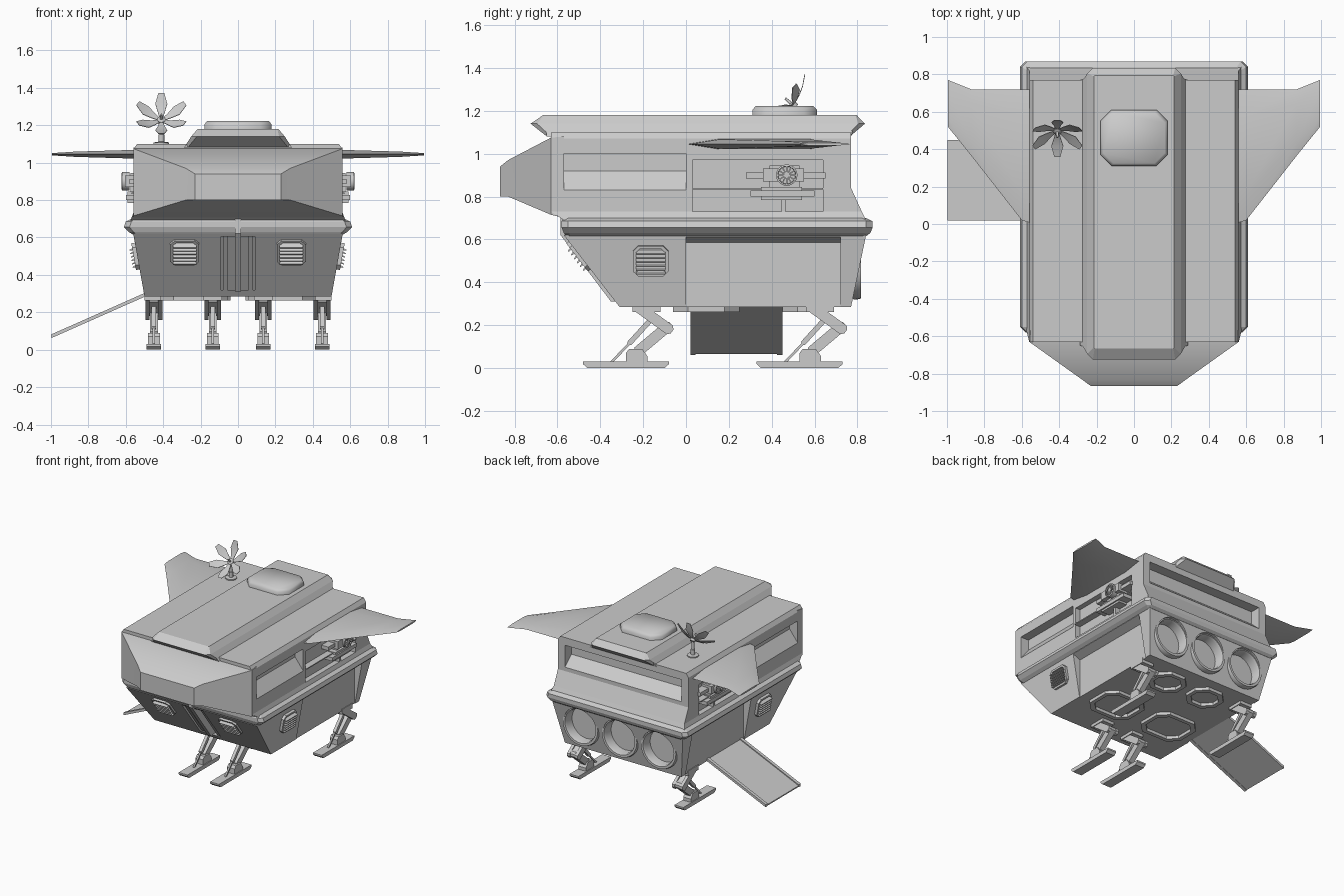
import bpy, bmesh
from math import pi, cos, sin, radians
from mathutils import Matrix, Vector as V

if "Cube" in bpy.data.objects:
    bpy.data.objects.remove(bpy.data.objects["Cube"])

FLIP = Matrix.Scale(-1, 4, V((1, 0, 0)))

def build(name, parts, M=None, mirror=False, smooth=0):
    """Each part is (loops, ring): loops of points skinned together, capped or closed into a ring."""
    M = M or Matrix()
    bm = bmesh.new()
    for T in ([M, FLIP @ M] if mirror else [M]):
        for loops, ring in parts:
            vs = [[bm.verts.new(T @ V(p)) for p in l] for l in loops]
            n = len(vs[0])
            for a, b in list(zip(vs, vs[1:])) + ([(vs[-1], vs[0])] if ring else []):
                for i in range(n):
                    j = (i + 1) % n
                    bm.faces.new((a[i], a[j], b[j], b[i]))
            if not ring:
                bm.faces.new(vs[0])
                bm.faces.new(vs[-1])
    bmesh.ops.recalc_face_normals(bm, faces=bm.faces)
    me = bpy.data.meshes.new(name)
    bm.to_mesh(me)
    bm.free()
    ob = bpy.data.objects.new(name, me)
    bpy.context.collection.objects.link(ob)
    if smooth:
        bpy.ops.object.select_all(action='DESELECT')
        ob.select_set(True)
        bpy.context.view_layer.objects.active = ob
        bpy.ops.object.shade_smooth_by_angle(angle=radians(smooth))
    return ob

def rect(hx, y0, y1, z, c=0, cx=0):
    """Level rectangle loop, corners chamfered by c."""
    if not c:
        return [(cx - hx, y0, z), (cx + hx, y0, z), (cx + hx, y1, z), (cx - hx, y1, z)]
    return [(cx + x, y, z) for x, y in ((-hx + c, y0), (hx - c, y0), (hx, y0 + c), (hx, y1 - c),
                                        (hx - c, y1), (-hx + c, y1), (-hx, y1 - c), (-hx, y0 + c))]

def box(x0, x1, y0, y1, z0, z1):
    return ([rect((x1 - x0) / 2, y0, y1, z, 0, (x0 + x1) / 2) for z in (z0, z1)], False)

def side(pts, x0, x1):
    """(y, z) profile extruded along x."""
    return ([[(x, y, z) for y, z in pts] for x in (x0, x1)], False)

def section(pts, y0, y1):
    """(x, z) profile extruded along y."""
    return ([[(x, y, z) for x, z in pts] for y in (y0, y1)], False)

def bar(p, q, h, x0, x1):
    """Strut between two (y, z) points."""
    p, q = V(p), V(q)
    d = (q - p).normalized() * h / 2
    n = V((-d.y, d.x))
    return side([p - d * .5 + n, p - d + n * .4, p - d - n * .4, p - d * .5 - n,
                 q + d * .5 - n, q + d - n * .4, q + d + n * .4, q + d * .5 + n], x0, x1)

def circle(r, t, axis, c=(0, 0, 0), n=32):
    out = []
    for i in range(n):
        a, b = r * cos(2 * pi * i / n), r * sin(2 * pi * i / n)
        p = {'x': (t, a, b), 'y': (a, t, b), 'z': (a, b, t)}[axis]
        out.append(V(p) + V(c))
    return out

def cut(ob, *cutters):
    for c in cutters:
        m = ob.modifiers.new('cut', 'BOOLEAN')
        m.operation, m.object = 'DIFFERENCE', c
        bpy.context.view_layer.objects.active = ob
        bpy.ops.object.modifier_apply(modifier=m.name)
        bpy.data.objects.remove(c)

def frame_at(loc, normal):
    z = V(normal).normalized()
    x = V((0, 0, 1)).cross(z).normalized()
    M = Matrix((x, z.cross(x), z)).transposed().to_4x4()
    return Matrix.Translation(loc) @ M

# Upper hull with side windows, weapon bays and a rear window
upper = build('upper_hull', [([rect(.575, -.57, .84, .69), rect(.56, -.63, .82, .73), rect(.56, -.63, .77, .84),
                               rect(.56, -.63, .77, 1.07), rect(.54, -.63, .77, 1.10)], False)])
cut(upper,
    build('cut_window', [section([(.7, .83), (.56, .83), (.49, .92), (.49, 1.0), (.7, 1.0)], -.6, 0)], mirror=True),
    build('cut_bay', [box(.52, .7, .03, .64, .73, .97)], mirror=True),
    build('cut_rear', [side([(.9, .87), (.77, .87), (.69, .94), (.69, 1.04), (.9, 1.04)], -.5, .5)]))

# Nose
def nose_loop(y, hx, z0, z1):
    return [(-hx, y, z0), (hx, y, z0), (hx, y, z1), (-hx, y, z1)]
build('nose', [([nose_loop(-.57, .56, .70, 1.08), nose_loop(-.63, .56, .715, 1.075), nose_loop(-.83, .28, .80, .97),
                 nose_loop(-.867, .23, .80, .94)], False)], smooth=35)

# Rim band around the waist
build('waist_rim', [([rect(.56, -.56, .84, .615, .02), rect(.585, -.57, .86, .63, .025), rect(.61, -.58, .87, .655, .03),
                      rect(.60, -.58, .87, .685, .03), rect(.57, -.57, .84, .70, .02)], False)])

# Lower hull: side recesses, front slot, engine wells
lower = build('lower_hull', [([rect(.50, -.31, .77, .285), rect(.56, -.57, .84, .62)], False)])
engines = (-.335, 0, .335)
cut(lower,
    build('cut_side', [section([(.495, .25), (.495, .585), (.6, .63), (.8, .63), (.8, .25)], 0, .72)], mirror=True),
    build('cut_slot', [side([(-.29, .32), (-.51, .605), (-.8, .605), (-.6, .32)], -.09, .09)]),
    build('cut_engine', [([circle(.14, y, 'y', (x, 0, .475)) for y in (.74, 1)], False) for x in engines]))
build('front_spine', [side([(-.585, .70), (-.585, .62), (-.35, .31), (-.28, .31), (-.5, .70)], -.016, .016)])
build('front_slot_bars', [side([(-.55, .61), (-.325, .315), (-.28, .315), (-.5, .61)], .055, .08)], mirror=True)

# Engine nozzles
build('engine_nozzles', [([circle(r, y, 'y', (x, 0, .475)) for r, y in
      ((.14, .72), (.152, .74), (.155, .80), (.15, .817), (.132, .817), (.125, .80), (.125, .72))], True)
      for x in engines], smooth=30)

# Roof ridge and hatch
build('roof_ridge', [([rect(.29, -.65, .77, 1.08), rect(.25, -.725, .835, 1.135, .03),
                       rect(.215, -.66, .795, 1.18)][::2], False)]).hide_render = False
build('roof_ridge_lip', [([rect(.285, -.655, .77, 1.085, .02), rect(.25, -.725, .835, 1.14, .03),
                           rect(.215, -.665, .795, 1.181, .005)], False)])
build('roof_hatch', [([rect(.18, .31, .61, 1.17, .06), rect(.18, .31, .61, 1.205, .06),
                       rect(.165, .325, .595, 1.222, .055)], False)], smooth=50)

# Wings: six-sided chord sections
def chord(x, y0, y1, t):
    c, z = y1 - y0, 1.045
    return [(x, y0, z), (x, y0 + .2 * c, z + t), (x, y1 - .2 * c, z + t),
            (x, y1, z), (x, y1 - .2 * c, z - t), (x, y0 + .2 * c, z - t)]
build('wings', [([chord(.53, 0, .72, .024), chord(.60, .02, .72, .022), chord(.87, .365, .72, .014),
                  chord(.995, .52, .77, .006)], False)], mirror=True, smooth=20)

# Louvred vents on front and sides
def vent(name, loc, normal, w, h):
    o, i = (w / 2, .025), (w / 2 - .014, .018)
    k = h / 2
    parts = [([rect(o[0], -k, k, -.03, .025), rect(o[0], -k, k, .015, .025), rect(i[0], -k + .014, k - .014, .015, .018),
               rect(i[0], -k + .014, k - .014, -.03, .018)], True)]
    n = 6
    for j in range(n):
        y = -k + .026 + (h - .052) * j / (n - 1)
        parts.append(side([(y - .008, -.02), (y - .012, .03), (y - .006, .03), (y + .010, -.02)], -i[0], i[0]))
    build(name, parts, frame_at(loc, normal), mirror=True)
vent('front_vents', (.285, -.496, .525), (0, -.79, -.61), .155, .165)
vent('side_vents', (.543, -.165, .50), (.984, 0, -.176), .165, .145)

# Side weapons in the bays
build('side_weapons', [box(.51, .58, .28, .65, .885, .913), box(.51, .605, .36, .55, .87, .93),
                       box(.51, .60, .30, .60, .80, .828), box(.51, .59, .35, .54, .785, .845),
                       box(.51, .57, .03, .64, .832, .84), box(.51, .56, .445, .465, .73, .79),
                       box(.51, .575, .39, .53, .84, .945)], mirror=True)
build('weapon_turbines', [([circle(r, x, 'x', (0, .47, .90), 20) for r, x in
      ((.05, .58), (.05, .62), (.042, .622), (.04, .60))], False)], mirror=True, smooth=30)
for k in range(6):
    R = Matrix.Translation((0, .47, .90)) @ Matrix.Rotation(k * pi / 6, 4, 'X')
    build('turbine_blade', [box(.59, .622, -.043, .043, -.003, .003)], R, mirror=True)

# Landing legs: narrow front pair, wide rear pair
for tag, x, d in (('front', .135, 0), ('rear', .45, .81)):
    T = Matrix.Translation((x, d, 0))
    build(tag + '_skids', [side([(-.48, .03), (-.48, .018), (-.46, 0), (-.10, 0), (-.08, .018), (-.08, .03)], -.038, .038),
                           side([(-.28, .03), (-.18, .03), (-.18, .055), (-.205, .09), (-.265, .09), (-.28, .07)],
                                -.032, .032)], T, mirror=True)
    build(tag + '_legs', [bar((-.21, .275), (-.085, .185), .05, -.045, -.022), bar((-.21, .275), (-.085, .185), .05, .022, .045),
                          bar((-.19, .262), (-.10, .197), .03, -.024, .024),
                          bar((-.09, .19), (-.215, .085), .05, -.021, .021),
                          bar((-.16, .23), (-.26, .12), .024, -.012, .012),
                          bar((-.25, .13), (-.345, .03), .012, -.006, .006),
                          box(-.05, .05, -.25, -.12, .262, .30)], T, mirror=True)

# Raised frames under the belly
def belly(cx, hx, y0, y1):
    a, b = .07, .06
    return ([rect(hx, y0, y1, .30, a, cx), rect(hx, y0, y1, .262, a, cx),
             rect(hx - .03, y0 + .03, y1 - .03, .262, b, cx), rect(hx - .03, y0 + .03, y1 - .03, .30, b, cx)], True)
build('belly_frames', [belly(.235, .18, -.06, .25), belly(.17, .13, .45, .69)], mirror=True)

# Boarding ramp on the left with raised edges
def slope(a, b):
    return [(-.49, .295 + a), (-.998, .07 + a), (-.998, .07 + b), (-.49, .295 + b)]
build('boarding_ramp', [section(slope(-.005, .004), .02, .45), section(slope(-.008, .012), .02, .045),
                        section(slope(-.008, .012), .425, .45)])

# Petal antenna on the roof
A = Matrix.Translation((-.41, .50, 1.225)) @ Matrix.Rotation(radians(48), 4, 'X')
build('antenna_mast', [([circle(r, z, 'z', (-.41, .50, 0), 16) for r, z in
      ((.042, 1.09), (.042, 1.108), (.016, 1.112), (.016, 1.15), (.01, 1.152), (.01, 1.22))], False)], smooth=30)
petals = []
for k in range(6):
    R = Matrix.Rotation(pi / 2 + k * pi / 3, 3, 'Z')
    petals.append(([[R @ V(p) for p in ((r, -w, h), (r, w, h), (r, w, h + .004), (r, -w, h + .004))]
                    for r, w, h in ((.01, .008, 0), (.05, .018, .008), (.095, .032, .025), (.145, .016, .055))], False))
build('antenna_petals', petals, A, smooth=30)
build('antenna_hub', [([circle(r, z, 'z', n=12) for r, z in ((.018, -.015), (.022, .01), (.008, .016), (.005, .05))],
                       False)], A, smooth=30)
